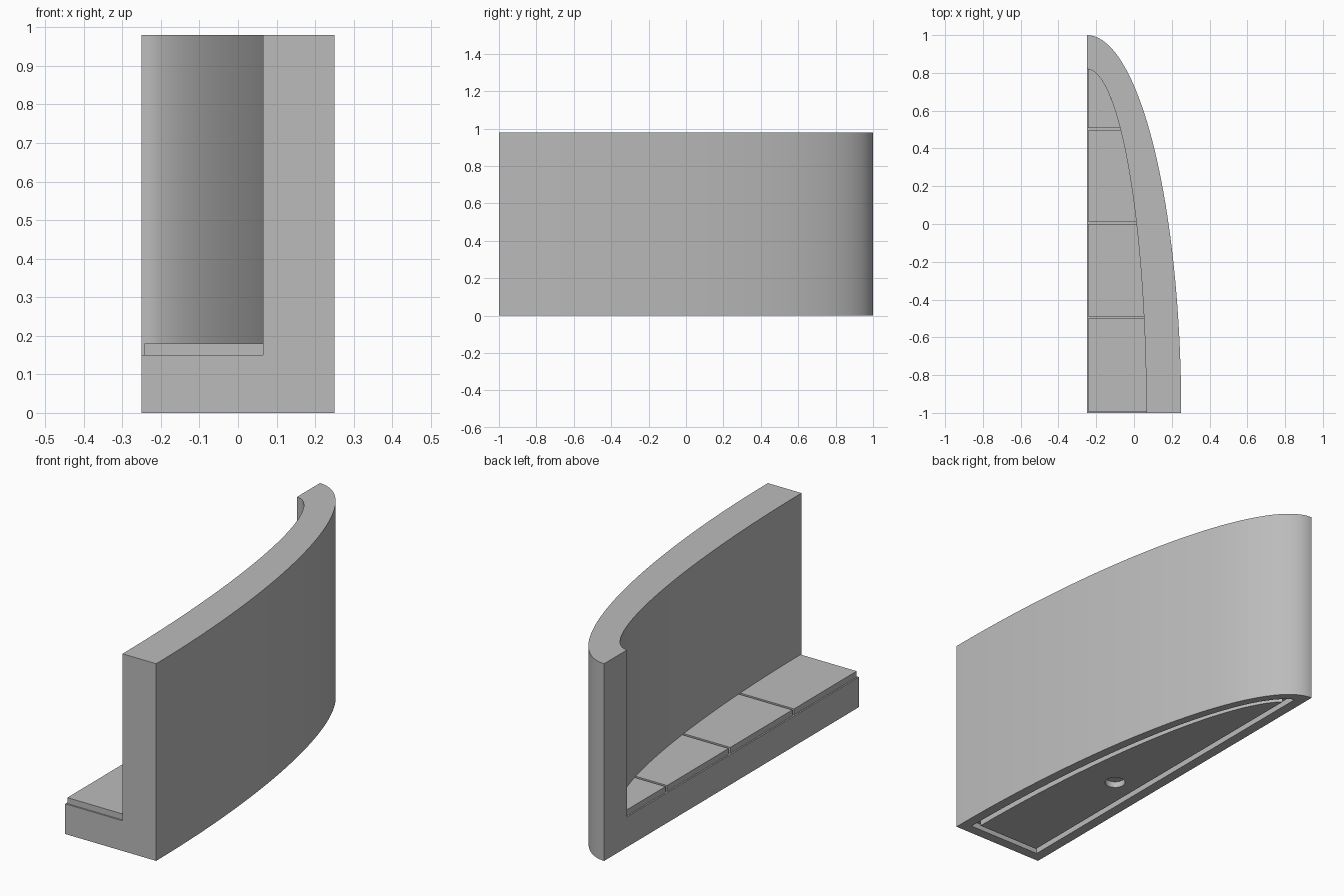
import bpy, bmesh, math

cube = bpy.data.objects.get("Cube")
if cube:
    bpy.data.objects.remove(cube, do_unlink=True)

X0, Y0 = -0.25, -1.0            # corner where both ellipses are centred
OUTER, INNER = (0.5, 2.0), (0.315, 1.82)
HEIGHT, FLOOR, PLANK_TOP = 0.98, 0.15, 0.18
SEGMENTS = 72

grey = bpy.data.materials.new("light grey")
grey.use_nodes = True
colour = (0.5, 0.5, 0.5, 1)
grey.diffuse_color = colour
grey.node_tree.nodes["Principled BSDF"].inputs["Base Color"].default_value = colour


def arc(axes, start=0.0, end=math.pi / 2, steps=SEGMENTS):
    """Points along a quarter ellipse, measured from the corner."""
    angles = [start + (end - start) * i / steps for i in range(steps + 1)]
    return [(axes[0] * math.cos(t), axes[1] * math.sin(t)) for t in angles]


def inset_profile(offset):
    """Quarter ellipse outline moved inward on every side."""
    a, b = OUTER[0] - offset, OUTER[1] - offset
    return [(offset, offset)] + arc((a, b), math.asin(offset / b), math.acos(offset / a))


def finish(name, bm):
    bmesh.ops.recalc_face_normals(bm, faces=bm.faces)
    mesh = bpy.data.meshes.new(name)
    bm.to_mesh(mesh)
    bm.free()
    mesh.materials.append(grey)
    obj = bpy.data.objects.new(name, mesh)
    bpy.context.collection.objects.link(obj)
    return obj


def prism(name, profile, bottom, top):
    bm = bmesh.new()
    face = bm.faces.new([bm.verts.new((X0 + x, Y0 + y, bottom)) for x, y in profile])
    made = bmesh.ops.extrude_face_region(bm, geom=[face])["geom"]
    verts = [v for v in made if isinstance(v, bmesh.types.BMVert)]
    bmesh.ops.translate(bm, verts=verts, vec=(0, 0, top - bottom))
    return finish(name, bm)


def ring(name, outside, inside, bottom, top):
    """Closed band between two outlines with equal point counts."""
    bm = bmesh.new()
    loops = [[bm.verts.new((X0 + x, Y0 + y, z)) for x, y in profile]
             for profile, z in ((outside, bottom), (outside, top), (inside, top), (inside, bottom))]
    count = len(outside)
    for k in range(4):
        a, b = loops[k], loops[(k + 1) % 4]
        for i in range(count):
            j = (i + 1) % count
            bm.faces.new((a[i], a[j], b[j], b[i]))
    return finish(name, bm)


def cut(target, cutter):
    cutter.hide_render = True
    mod = target.modifiers.new("cut", 'BOOLEAN')
    mod.operation, mod.solver, mod.object = 'DIFFERENCE', 'EXACT', cutter
    bpy.context.view_layer.objects.active = target
    bpy.ops.object.modifier_apply(modifier=mod.name)
    bpy.data.objects.remove(cutter, do_unlink=True)


# Curved wall and base in one solid
body = prism("curved_wall_and_base", [(0, 0)] + arc(OUTER), 0, HEIGHT)

# Open space inside the wall, running out past both straight sides
space = [(-0.1, -0.1), (INNER[0], -0.1)] + arc(INNER) + [(-0.1, INNER[1])]
cut(body, prism("space_cutter", space, FLOOR, HEIGHT + 0.1))

# Groove around the underside and a round socket in the middle
cut(body, ring("groove_cutter", inset_profile(0.05), inset_profile(0.08), -0.05, 0.03))
socket = [(0.197 + x, 0.798 + y) for x, y in
          ((0.047 * math.cos(i * math.tau / 48), 0.047 * math.sin(i * math.tau / 48)) for i in range(48))]
cut(body, prism("socket_cutter", socket, -0.05, 0.03))

# Floor planks following the inner wall, with narrow gaps between them
EDGE, GAP = 0.007, 0.013
tip = INNER[1] * math.sqrt(1 - (EDGE / INNER[0]) ** 2)
joints = [0.505, 1.006, 1.502]
starts = [EDGE] + [j + GAP / 2 for j in joints]
ends = [j - GAP / 2 for j in joints] + [tip]
for number, (y1, y2) in enumerate(zip(starts, ends), 1):
    curve = arc(INNER, math.asin(y1 / INNER[1]), math.asin(y2 / INNER[1]), 24)
    outline = [(EDGE, y1)] + curve
    if y2 < tip:
        outline.append((EDGE, y2))
    prism(f"floor_plank_{number}", outline, FLOOR, PLANK_TOP)

# Smooth curves with sharp corners
bpy.ops.object.select_all(action='DESELECT')
for obj in bpy.context.collection.objects:
    if obj.type == 'MESH':
        obj.select_set(True)
bpy.context.view_layer.objects.active = body
bpy.ops.object.shade_smooth_by_angle(angle=math.radians(20))
